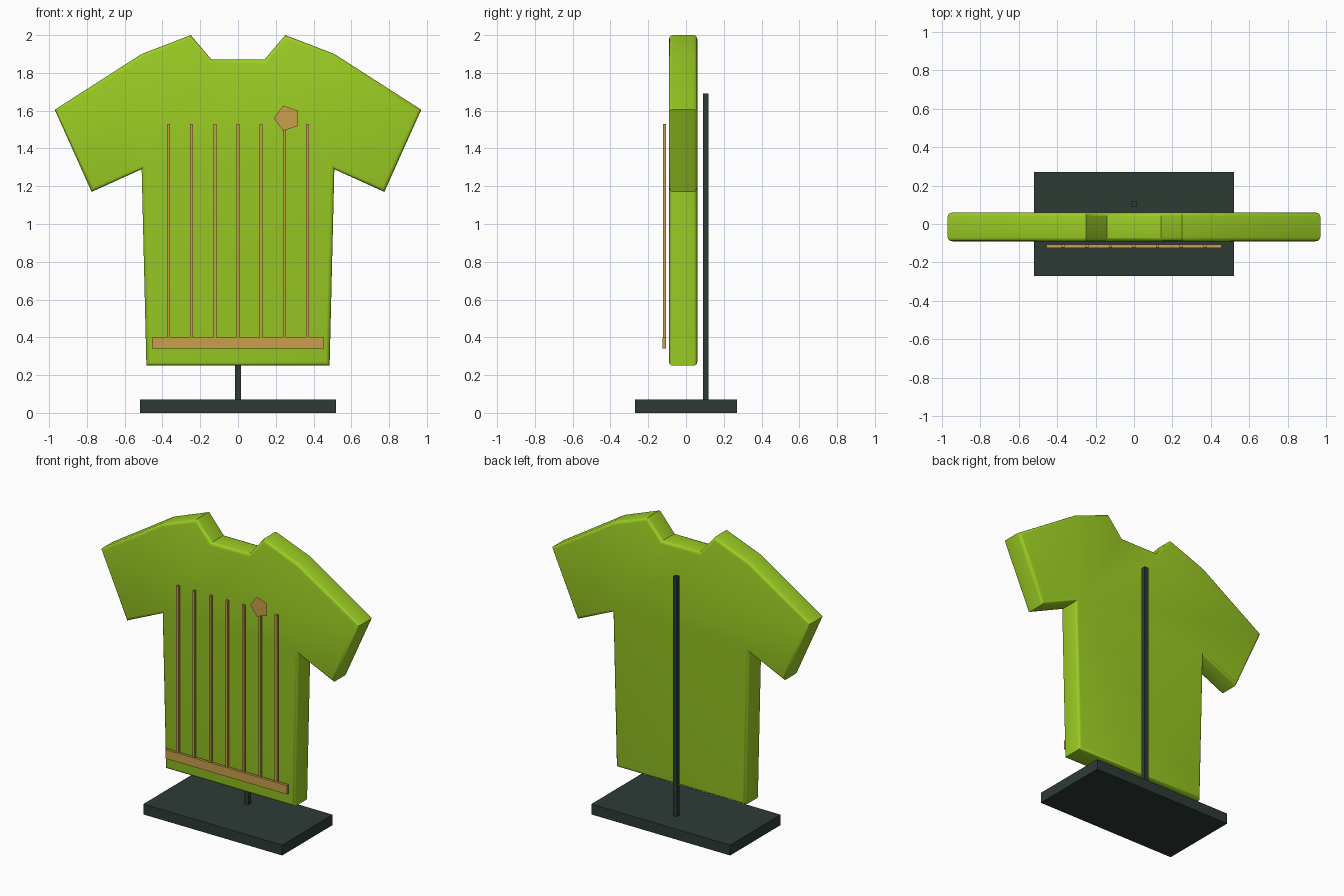
import bpy, bmesh, math

cube = bpy.data.objects.get("Cube")
if cube:
    bpy.data.objects.remove(cube, do_unlink=True)


def material(name, rgb):
    m = bpy.data.materials.new(name)
    m.use_nodes = True
    m.diffuse_color = (*rgb, 1)
    m.node_tree.nodes["Principled BSDF"].inputs["Base Color"].default_value = (*rgb, 1)
    return m


green = material("lime green", (0.33, 0.61, 0.017))
gold = material("tan gold", (0.59, 0.35, 0.07))
dark = material("dark slate", (0.027, 0.043, 0.036))


def finish(bm, name, mat):
    bmesh.ops.recalc_face_normals(bm, faces=bm.faces)
    mesh = bpy.data.meshes.new(name)
    bm.to_mesh(mesh)
    bm.free()
    mesh.materials.append(mat)
    obj = bpy.data.objects.new(name, mesh)
    bpy.context.collection.objects.link(obj)
    return obj


def box(name, mat, lo, hi):
    bm = bmesh.new()
    bmesh.ops.create_cube(bm, size=1)
    for v in bm.verts:
        v.co = [l + (c + 0.5) * (h - l) for c, l, h in zip(v.co, lo, hi)]
    return finish(bm, name, mat)


# Shirt: mirrored half outline, extruded, with rounded front and back rims
half = [(0.14, 1.87), (0.25, 2.0), (0.51, 1.9), (0.97, 1.605),
        (0.775, 1.17), (0.51, 1.29), (0.485, 0.25)]
outline = half + [(-x, z) for x, z in reversed(half)]
front, back = -0.09, 0.06
bm = bmesh.new()
face = bm.faces.new([bm.verts.new((x, front, z)) for x, z in outline])
ext = bmesh.ops.extrude_face_region(bm, geom=[face], use_keep_orig=True)
for v in ext["geom"]:
    if isinstance(v, bmesh.types.BMVert):
        v.co.y = back
bmesh.ops.recalc_face_normals(bm, faces=bm.faces)
rims = [e for e in bm.edges if abs(e.verts[0].co.y - e.verts[1].co.y) < 1e-4]
bmesh.ops.bevel(bm, geom=rims, offset=0.02, segments=3, profile=0.5, affect='EDGES')
shirt = finish(bm, "shirt", green)
bpy.ops.object.select_all(action='DESELECT')
shirt.select_set(True)
bpy.context.view_layer.objects.active = shirt
bpy.ops.object.shade_smooth_by_angle(angle=math.radians(35))

# Raised stripes and hem band floating just in front of the shirt
for i in range(7):
    x = (i - 3) * 0.123
    box(f"stripe_{i + 1}", gold, (x - 0.008, -0.123, 0.39), (x + 0.008, -0.107, 1.53))
box("hem_band", gold, (-0.455, -0.125, 0.34), (0.455, -0.107, 0.4))

# Flat five-sided chest badge
bm = bmesh.new()
bm.faces.new([bm.verts.new((0.26 + 0.07 * math.cos(a), -0.14, 1.56 + 0.07 * math.sin(a)))
              for a in (math.pi + k * math.tau / 5 for k in range(5))])
badge = finish(bm, "chest_badge", gold)
if badge.data.polygons[0].normal.y > 0:
    badge.data.flip_normals()

# Display stand
box("stand_base", dark, (-0.52, -0.27, 0), (0.52, 0.27, 0.07))
box("stand_pole", dark, (-0.015, 0.09, 0.07), (0.015, 0.12, 1.69))
